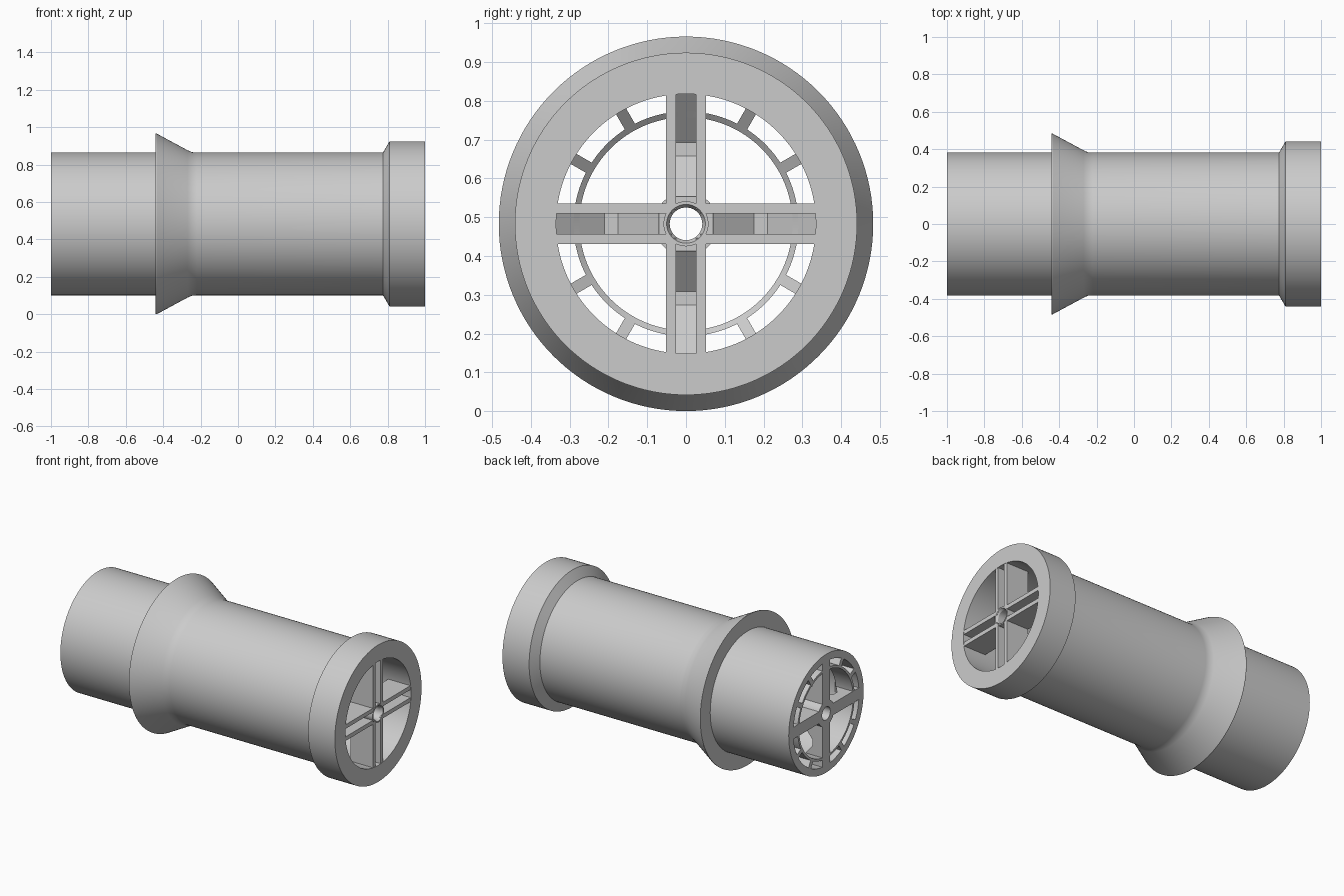
import bpy
import bmesh
from math import cos, sin, pi, radians

cube = bpy.data.objects.get("Cube")
if cube:
    bpy.data.objects.remove(cube, do_unlink=True)

AXIS_Z = 0.483
BORE = 0.335

grey = bpy.data.materials.new("light_grey")
grey.use_nodes = True
grey.diffuse_color = (0.6, 0.6, 0.6, 1)
grey.node_tree.nodes["Principled BSDF"].inputs["Base Color"].default_value = (0.6, 0.6, 0.6, 1)


def finish(name, bm, smooth=True):
    bmesh.ops.recalc_face_normals(bm, faces=bm.faces)
    mesh = bpy.data.meshes.new(name)
    bm.to_mesh(mesh)
    bm.free()
    mesh.materials.append(grey)
    ob = bpy.data.objects.new(name, mesh)
    ob.location.z = AXIS_Z
    bpy.context.collection.objects.link(ob)
    if smooth:
        bpy.ops.object.select_all(action="DESELECT")
        ob.select_set(True)
        bpy.context.view_layer.objects.active = ob
        bpy.ops.object.shade_smooth_by_angle(angle=radians(25))
    return ob


def lathe(name, profile, segments=96):
    """Turn a closed (x, radius) profile around the x axis."""
    bm = bmesh.new()
    rings = []
    for i in range(segments):
        a = 2 * pi * i / segments
        rings.append([bm.verts.new((x, r * cos(a), r * sin(a))) for x, r in profile])
    n = len(profile)
    for i in range(segments):
        p, q = rings[i], rings[(i + 1) % segments]
        for j in range(n):
            k = (j + 1) % n
            bm.faces.new((p[j], p[k], q[k], q[j]))
    return finish(name, bm)


def radial_bar(name, profile, t0, t1, angle):
    """Extrude an (x, radius) outline sideways from t0 to t1, turned to an angle."""
    bm = bmesh.new()
    c, s = cos(angle), sin(angle)
    sides = [[bm.verts.new((x, r * c - t * s, r * s + t * c)) for x, r in profile]
             for t in (t0, t1)]
    a, b = sides
    bm.faces.new(a)
    bm.faces.new(b[::-1])
    n = len(profile)
    for j in range(n):
        k = (j + 1) % n
        bm.faces.new((a[j], b[j], b[k], a[k]))
    return finish(name, bm, smooth=False)


# Main tube: spigot, flared flange, body and end collar around one bore
lathe("tube_body", [
    (-1, BORE), (-1, 0.3815), (-0.44, 0.3815), (-0.44, 0.483), (-0.435, 0.483),
    (-0.27, 0.394), (-0.245, 0.3835), (-0.22, 0.3815), (0.775, 0.3815),
    (0.81, 0.4415), (1, 0.4415), (1, BORE)], 128)


# Inner face of the rear grille: dished between the hub and the wall
def grille_x(r):
    low, rise = -0.93, 0.8
    return low + rise * max(0, 0.175 - r, r - 0.21)


# Rear hub and ring
lathe("rear_hub", [(-1, 0.042), (-1, 0.082), (grille_x(0.082), 0.082),
                   (grille_x(0.082), 0.042)], 64)
lathe("rear_ring", [(-1, 0.275), (-1, 0.29), (grille_x(0.29), 0.29),
                    (grille_x(0.275), 0.275)])

# Rear spokes and short ribs between ring and wall
spoke = [(-1, 0.07), (-1, 0.345)] + [(grille_x(r), r) for r in (0.345, 0.21, 0.175, 0.07)]
rib = [(-1, 0.285), (-1, 0.345), (grille_x(0.345), 0.345), (grille_x(0.285), 0.285)]
for i in range(12):
    angle = i * pi / 6
    if i % 3 == 0:
        radial_bar("rear_spoke", spoke, -0.038, 0.038, angle)
    else:
        radial_bar("rear_rib", rib, -0.015, 0.015, angle)

# Front hub with a bevelled mouth
lathe("front_hub", [(1, 0.05), (1, 0.058), (0.84, 0.058), (0.84, 0.042), (0.985, 0.042)], 64)

# Front cross: a pair of deep rails on each arm
rail = [(0.998, 0.037), (0.998, 0.342), (0.84, 0.342), (0.84, 0.037)]
for i in range(4):
    for side in (-1, 1):
        radial_bar("front_rail", rail, side * 0.026, side * 0.052, i * pi / 2)
